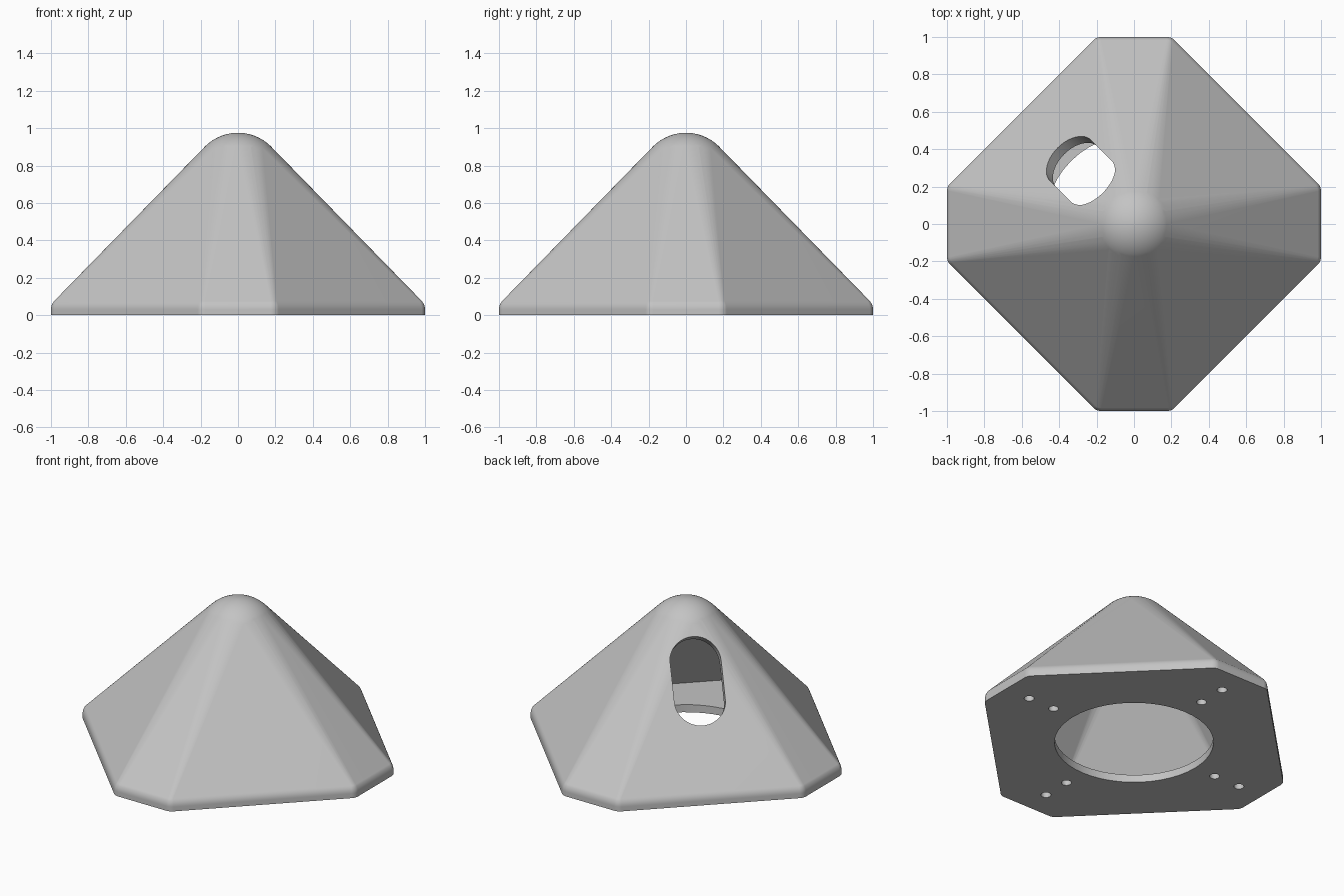
import bpy, bmesh, math
from mathutils import Vector, Matrix

cube = bpy.data.objects.get("Cube")
if cube:
    bpy.data.objects.remove(cube, do_unlink=True)

SEGS = 48
BALL_Z = 0.725          # centre of the rounded tip
SLOPE = math.radians(51.4)


def make_object(name, bm):
    bmesh.ops.recalc_face_normals(bm, faces=bm.faces)
    mesh = bpy.data.meshes.new(name)
    bm.to_mesh(mesh)
    bm.free()
    ob = bpy.data.objects.new(name, mesh)
    bpy.context.collection.objects.link(ob)
    return ob


def circle(radius):
    return [Vector((radius * math.cos(math.tau * i / SEGS),
                    radius * math.sin(math.tau * i / SEGS), 0)) for i in range(SEGS)]


def octagon(inset):
    a, b = 1 - inset, 0.2 - 0.414 * inset
    return [Vector((sx * x, sy * y, 0))
            for x, y in ((a, b), (b, a)) for sx in (-1, 1) for sy in (-1, 1)]


def rounded_pyramid(name, tip_radius, rings, corner):
    """Hull of a ball at the tip and rounded octagon rings (inset, height)."""
    pts = [Vector((0, 0, BALL_Z + tip_radius))]
    for k in range(1, 21):
        a = math.radians(k * 4)
        pts += [p + Vector((0, 0, BALL_Z + tip_radius * math.cos(a)))
                for p in circle(tip_radius * math.sin(a))]
    for inset, z in rings:
        base = octagon(corner + rings[0][0])
        arc = circle(corner + rings[0][0] - inset)
        pts += [c + p + Vector((0, 0, z)) for c in base for p in arc]
    bm = bmesh.new()
    verts = [bm.verts.new(p) for p in pts]
    bmesh.ops.convex_hull(bm, input=verts)
    bmesh.ops.delete(bm, geom=[v for v in bm.verts if not v.link_faces], context='VERTS')
    bmesh.ops.remove_doubles(bm, verts=bm.verts, dist=0.0005)
    bmesh.ops.dissolve_limit(bm, angle_limit=math.radians(0.3),
                             verts=bm.verts, edges=bm.edges)
    return make_object(name, bm)


def prism(name, outline, low, high, matrix=Matrix()):
    bm = bmesh.new()
    face = bm.faces.new([bm.verts.new((p.x, p.y, low)) for p in outline])
    ext = bmesh.ops.extrude_face_region(bm, geom=[face])
    top = [g for g in ext["geom"] if isinstance(g, bmesh.types.BMVert)]
    bmesh.ops.translate(bm, verts=top, vec=(0, 0, high - low))
    bmesh.ops.transform(bm, matrix=matrix, verts=bm.verts)
    return make_object(name, bm)


# Outer body with a filleted bottom rim
fillet = [(0.07 * (1 - math.cos(a)), 0.03 + 0.07 * math.sin(a))
          for a in (math.radians(10 * i) for i in range(6))]
body = rounded_pyramid("pyramid_housing", 0.25, [(0, 0)] + fillet, 0.06)

# Cavity, round base opening and paired screw holes
cutters = [rounded_pyramid("cavity_cutter", 0.185, [(0.075, 0.05)], 0.01),
           prism("base_opening_cutter", circle(0.476), -0.1, 0.1)]
for i in range(4):
    turn = Matrix.Rotation(i * math.pi / 2, 4, 'Z')
    for dist in (0.63, 0.82):
        cutters.append(prism("screw_hole_cutter", circle(0.03), -0.1, 0.07,
                             turn @ Matrix.Translation((dist, 0, 0))))

# Slot cut square to the sloping back face
side = Vector((1, 1, 0)).normalized()
out = Vector((-1, 1, 0)).normalized()
normal = out * math.sin(SLOPE) + Vector((0, 0, math.cos(SLOPE)))
frame = Matrix((side, normal.cross(side), normal)).transposed().to_4x4()
frame.translation = out * 0.407 + Vector((0, 0, 0.615))
slot = [p + Vector((0, 0.12 if i < SEGS // 2 else -0.12, 0))
        for i, p in enumerate(circle(0.155))]
cutters.append(prism("slot_cutter", slot, -0.14, 0.2, frame))

for cutter in cutters:
    cutter.hide_render = True
    mod = body.modifiers.new(cutter.name, 'BOOLEAN')
    mod.operation = 'DIFFERENCE'
    mod.solver = 'EXACT'
    mod.object = cutter

# Bake the cuts and drop the cutters
bpy.context.view_layer.update()
graph = bpy.context.evaluated_depsgraph_get()
baked = bpy.data.meshes.new_from_object(body.evaluated_get(graph))
body.modifiers.clear()
body.data = baked
for cutter in cutters:
    bpy.data.objects.remove(cutter, do_unlink=True)

# Light grey finish
grey = bpy.data.materials.new("light_grey")
grey.use_nodes = True
colour = (0.55, 0.55, 0.55, 1)
grey.diffuse_color = colour
grey.node_tree.nodes["Principled BSDF"].inputs["Base Color"].default_value = colour
body.data.materials.clear()
body.data.materials.append(grey)

# Smooth rounded areas, keep cut edges crisp
bpy.ops.object.select_all(action='DESELECT')
body.select_set(True)
bpy.context.view_layer.objects.active = body
bpy.ops.object.shade_smooth_by_angle(angle=math.radians(30))
weighted = body.modifiers.new("weighted_normals", 'WEIGHTED_NORMAL')
weighted.keep_sharp = True
